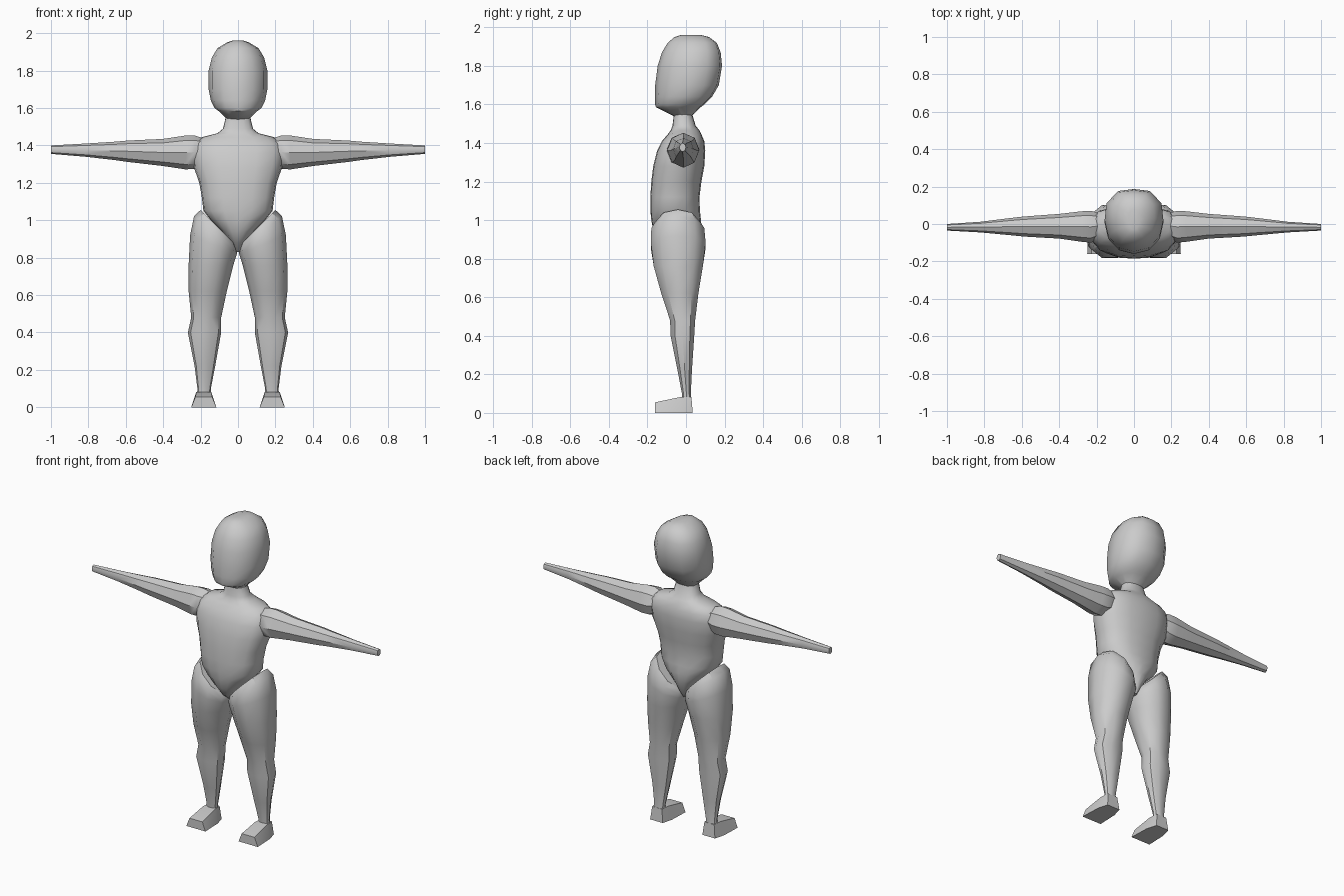
import bpy
import bmesh
from math import cos, sin, pi, radians

cube = bpy.data.objects.get("Cube")
if cube:
    bpy.data.objects.remove(cube, do_unlink=True)

grey = bpy.data.materials.new("plain_grey")
grey.use_nodes = True
grey.diffuse_color = (0.6, 0.6, 0.6, 1)
grey.node_tree.nodes["Principled BSDF"].inputs["Base Color"].default_value = (0.6, 0.6, 0.6, 1)


def ring_points(low_a, high_a, low_b, high_b, sides, front, back):
    """Rounded outline between two limits; the power sets how square each half is."""
    mid_a, half_a = (low_a + high_a) / 2, (high_a - low_a) / 2
    mid_b, half_b = (low_b + high_b) / 2, (high_b - low_b) / 2
    points = []
    for i in range(sides):
        angle = 2 * pi * i / sides
        c, s = cos(angle), sin(angle)
        power = front if s < 0 else back
        reach = (abs(c) ** power + abs(s) ** power) ** (-1 / power)
        points.append((mid_a + half_a * c * reach, mid_b + half_b * s * reach))
    return points


def loft(name, rings, sides=8, along="z", front=2.2, back=2.2, mirrored=False, sharp=40):
    """Skin a row of rings: (position, low_a, high_a, low_b, high_b, slope)."""
    mesh = bpy.data.meshes.new(name)
    bm = bmesh.new()
    rows = []
    for position, low_a, high_a, low_b, high_b, *slope in rings:
        row = []
        middle = (low_a + high_a) / 2
        for a, b in ring_points(low_a, high_a, low_b, high_b, sides, front, back):
            if along == "z":
                lift = slope[0] * (a - middle) if slope else 0
                row.append(bm.verts.new((a, b, position + lift)))
            else:
                row.append(bm.verts.new((position, a, b)))
        rows.append(row)
    for lower, upper in zip(rows, rows[1:]):
        for i in range(sides):
            j = (i + 1) % sides
            bm.faces.new((lower[i], lower[j], upper[j], upper[i]))
    bm.faces.new(rows[0])
    bm.faces.new(rows[-1])
    finish(name, mesh, bm, mirrored, sharp)


def finish(name, mesh, bm, mirrored, sharp):
    bmesh.ops.recalc_face_normals(bm, faces=bm.faces)
    bm.to_mesh(mesh)
    bm.free()
    mesh.materials.append(grey)
    part = bpy.data.objects.new(name, mesh)
    bpy.context.collection.objects.link(part)
    bpy.ops.object.select_all(action="DESELECT")
    part.select_set(True)
    bpy.context.view_layer.objects.active = part
    bpy.ops.object.shade_smooth_by_angle(angle=radians(sharp))
    if mirrored:
        part.modifiers.new("other_side", "MIRROR")


def centred(rows):
    """Rings (z, half width, front, back) that are even about the middle."""
    return [(z, -half, half, front, back) for z, half, front, back in rows]


# Head: narrow chin, flat face, squarer back
loft("head", centred([
    (1.54, .06, -.065, .03),
    (1.585, .105, -.155, .075),
    (1.6, .125, -.16, .095),
    (1.64, .145, -.16, .135),
    (1.7, .157, -.16, .17),
    (1.8, .157, -.147, .187),
    (1.87, .14, -.125, .18),
    (1.92, .11, -.095, .16),
    (1.95, .06, -.06, .12),
    (1.96, .03, -.03, .08),
]), sides=12, front=2.1, back=2.9)

# Torso with the neck, tapering into the crotch
loft("torso", centred([
    (.83, .015, -.07, .02),
    (.88, .04, -.13, .05),
    (.94, .085, -.168, .07),
    (1.0, .145, -.18, .078),
    (1.05, .185, -.185, .072),
    (1.12, .193, -.185, .07),
    (1.2, .207, -.18, .08),
    (1.28, .235, -.17, .095),
    (1.36, .247, -.15, .1),
    (1.41, .235, -.125, .095),
    (1.445, .19, -.095, .08),
    (1.465, .11, -.08, .07),
    (1.49, .08, -.07, .05),
    (1.55, .066, -.063, .032),
]), sides=16, front=2.7, back=2.5)

# Arms: thick shoulder, slight elbow, thin wrist
loft("arm", [
    (.19, -.08, .06, 1.3, 1.44),
    (.23, -.1, .07, 1.275, 1.453),
    (.28, -.095, .068, 1.272, 1.453),
    (.4, -.078, .054, 1.29, 1.435),
    (.59, -.067, .04, 1.312, 1.426),
    (.66, -.06, .032, 1.322, 1.42),
    (.82, -.045, .012, 1.34, 1.41),
    (1, -.035, 0, 1.355, 1.4),
], along="x", front=2, back=2, mirrored=True)

# Legs: slanted hip, narrow knee, calf and ankle
loft("leg", [
    (.06, .145, .22, -.02, .03),
    (.1, .145, .217, -.022, .026),
    (.22, .122, .232, -.045, .032),
    (.4, .09, .268, -.082, .045),
    (.48, .09, .25, -.085, .05),
    (.62, .06, .264, -.132, .068),
    (.76, .025, .264, -.172, .092),
    (.87, .006, .256, -.188, .107, .4),
    (.93, .004, .235, -.185, .1, .8),
    (.96, .01, .2, -.165, .08, 1),
], sides=10, mirrored=True)

# Feet: wedge blocks, low at the toe and wide at the sole
bm = bmesh.new()
corners = {}
for y, top, half in ((-.16, .055, .045), (-.03, .082, .04), (.035, .082, .034)):
    for side in (-1, 1):
        sole = half + .022 if y < 0 else half + .01
        corners[y, side, 0] = bm.verts.new((.183 + side * sole, y, 0))
        corners[y, side, 1] = bm.verts.new((.183 + side * half, y if y < 0 else .028, top))
bmesh.ops.convex_hull(bm, input=list(corners.values()))
bmesh.ops.dissolve_limit(bm, angle_limit=radians(2), verts=bm.verts, edges=bm.edges)
finish("foot", bpy.data.meshes.new("foot"), bm, True, 20)
